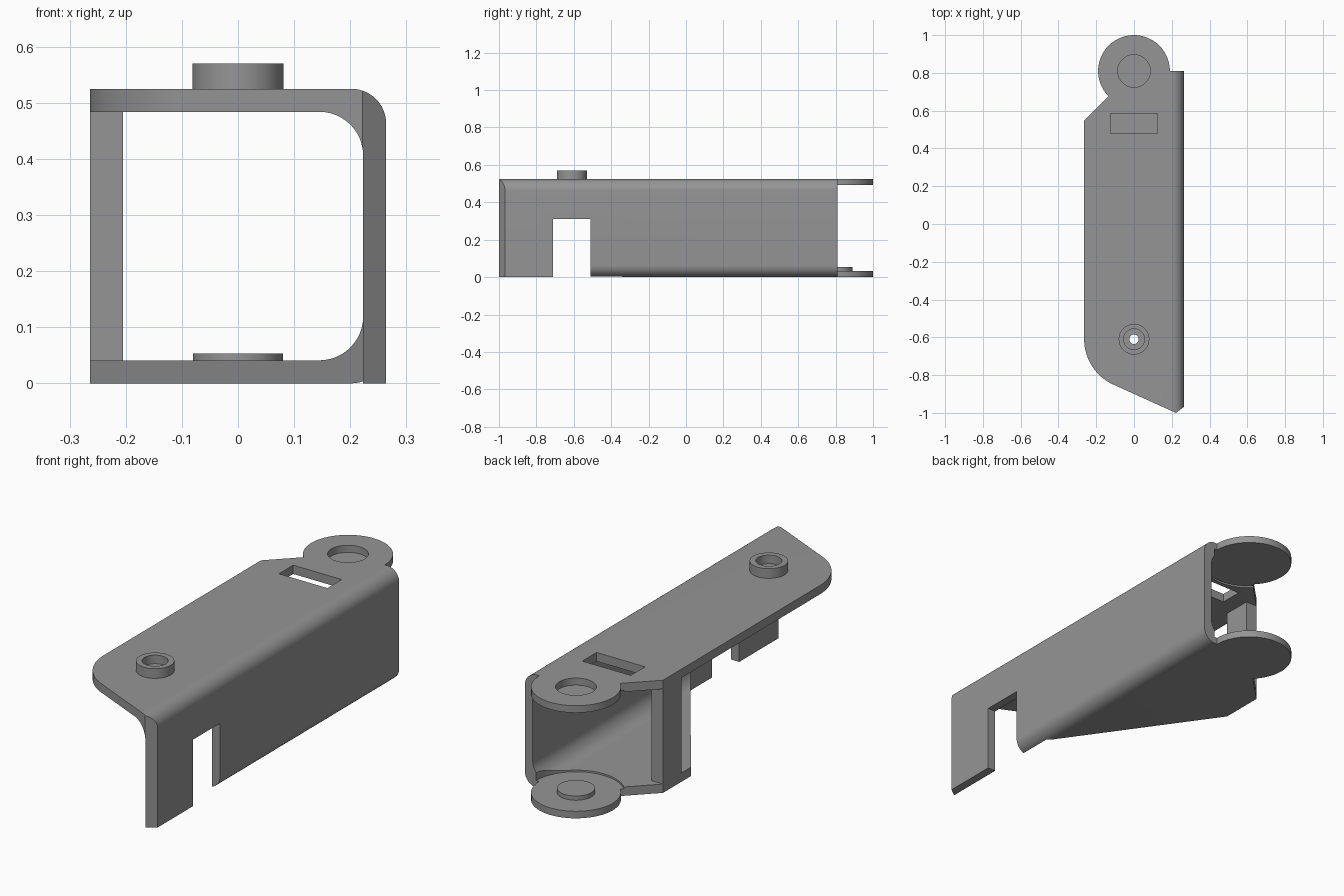
import bpy, bmesh, math
from mathutils import Vector

if "Cube" in bpy.data.objects:
    bpy.data.objects.remove(bpy.data.objects["Cube"])

W, H, T = 0.264, 0.525, 0.041      # half width, height, sheet thickness
PIVOT, BOSS = (0, 0.81), (0, -0.61)

steel = bpy.data.materials.new("grey_steel")
steel.diffuse_color = (0.3, 0.3, 0.3, 1)
steel.use_nodes = True
steel.node_tree.nodes["Principled BSDF"].inputs["Base Color"].default_value = steel.diffuse_color


def prism(name, pts, lift):
    """Closed solid: polygon of 3D points swept along the lift vector."""
    bm = bmesh.new()
    face = bm.faces.new([bm.verts.new(p) for p in pts])
    ext = bmesh.ops.extrude_face_region(bm, geom=[face])
    bmesh.ops.translate(bm, vec=Vector(lift),
                        verts=[v for v in ext["geom"] if isinstance(v, bmesh.types.BMVert)])
    bmesh.ops.recalc_face_normals(bm, faces=bm.faces)
    me = bpy.data.meshes.new(name)
    bm.to_mesh(me)
    bm.free()
    me.materials.append(steel)
    ob = bpy.data.objects.new(name, me)
    bpy.context.collection.objects.link(ob)
    return ob


def plate(name, pts, z0, z1):
    return prism(name, [(x, y, z0) for x, y in pts], (0, 0, z1 - z0))


def box(name, x0, x1, y0, y1, z0, z1):
    return plate(name, [(x0, y0), (x1, y0), (x1, y1), (x0, y1)], z0, z1)


def arc(c, r, a0, a1, n):
    return [(c[0] + r * math.cos(math.radians(a0 + (a1 - a0) * i / n)),
             c[1] + r * math.sin(math.radians(a0 + (a1 - a0) * i / n))) for i in range(n + 1)]


def disc(name, c, r, z0, z1, n=64):
    return plate(name, arc(c, r, 0, 360, n)[:-1], z0, z1)


def combine(ob, tool, op):
    mod = ob.modifiers.new("cut", 'BOOLEAN')
    mod.operation, mod.object, mod.solver = op, tool, 'EXACT'
    dg = bpy.context.evaluated_depsgraph_get()
    me = bpy.data.meshes.new_from_object(ob.evaluated_get(dg))
    ob.modifiers.clear()
    ob.data = me
    bpy.data.objects.remove(tool)


# C-shaped channel with rounded bends
RO, RI = 0.062, 0.078
xi = W - T
profile = ([(-W, 0)] + arc((W - RO, RO), RO, -90, 0, 12)
           + arc((W - RO, H - RO), RO, 0, 90, 12) + [(-W, H), (-W, H - T)]
           + arc((xi - RI, H - T - RI), RI, 90, 0, 12)
           + arc((xi - RI, T + RI), RI, 0, -90, 12) + [(-W, T)])
body = prism("bracket_body", [(x, -1.1, z) for x, z in profile], (0, 1.1 + PIVOT[1], 0))

# square-cornered front leg of the side wall
combine(body, box("front_leg", xi, W, -1.1, -0.6, 0, 0.2), 'UNION')

# plan outline: rounded front corner, pointed tip, rear notch
outline = (arc(BOSS, W, 180, 245, 20) + [(0.222, -1), (W, -0.968), (0.3, -0.968),
           (0.3, 0.9), (0.19, 0.9), (0.19, 0.81), (0, 0.81), (-0.135, 0.675), (-W, 0.546)])
combine(body, plate("outline", outline, -0.2, 0.8), 'INTERSECT')

# lower flange trimmed diagonally
trim = [(xi, -1.2), (xi, -0.35), (-W, 0.34), (-0.4, 0.34), (-0.4, -1.2)]
combine(body, plate("flange_trim", trim, -0.1, 0.25), 'DIFFERENCE')

# notch in the side wall
combine(body, box("wall_notch", 0.1, 0.4, -0.71, -0.51, -0.1, 0.31), 'DIFFERENCE')

# rear post joining both flanges
combine(body, box("rear_post", -W, -0.205, 0.41, 0.546, 0.02, 0.5), 'UNION')

# thinned seat around the pivot, then the two round ears
combine(body, disc("pivot_recess", PIVOT, 0.205, 0.033, 0.492), 'DIFFERENCE')
for name, z0, z1 in (("upper_ear", 0.492, H), ("lower_ear", 0, 0.033)):
    combine(body, disc(name, PIVOT, 0.19, z0, z1), 'UNION')
combine(body, disc("pivot_hole", PIVOT, 0.086, 0.3, 0.7), 'DIFFERENCE')

# raised pad on the lower ear
combine(body, disc("pivot_pad", PIVOT, 0.08, 0.015, 0.053), 'UNION')

# boss with counterbore and through hole
combine(body, disc("boss", BOSS, 0.081, 0.5, 0.57), 'UNION')
combine(body, disc("counterbore", BOSS, 0.055, 0.53, 0.7), 'DIFFERENCE')
combine(body, disc("boss_hole", BOSS, 0.025, 0.3, 0.7, 32), 'DIFFERENCE')

# rectangular slot in the upper flange
combine(body, box("slot", -0.125, 0.125, 0.48, 0.585, 0.3, 0.7), 'DIFFERENCE')

bpy.context.view_layer.objects.active = body
body.select_set(True)
bpy.ops.object.shade_smooth_by_angle(angle=math.radians(30))
